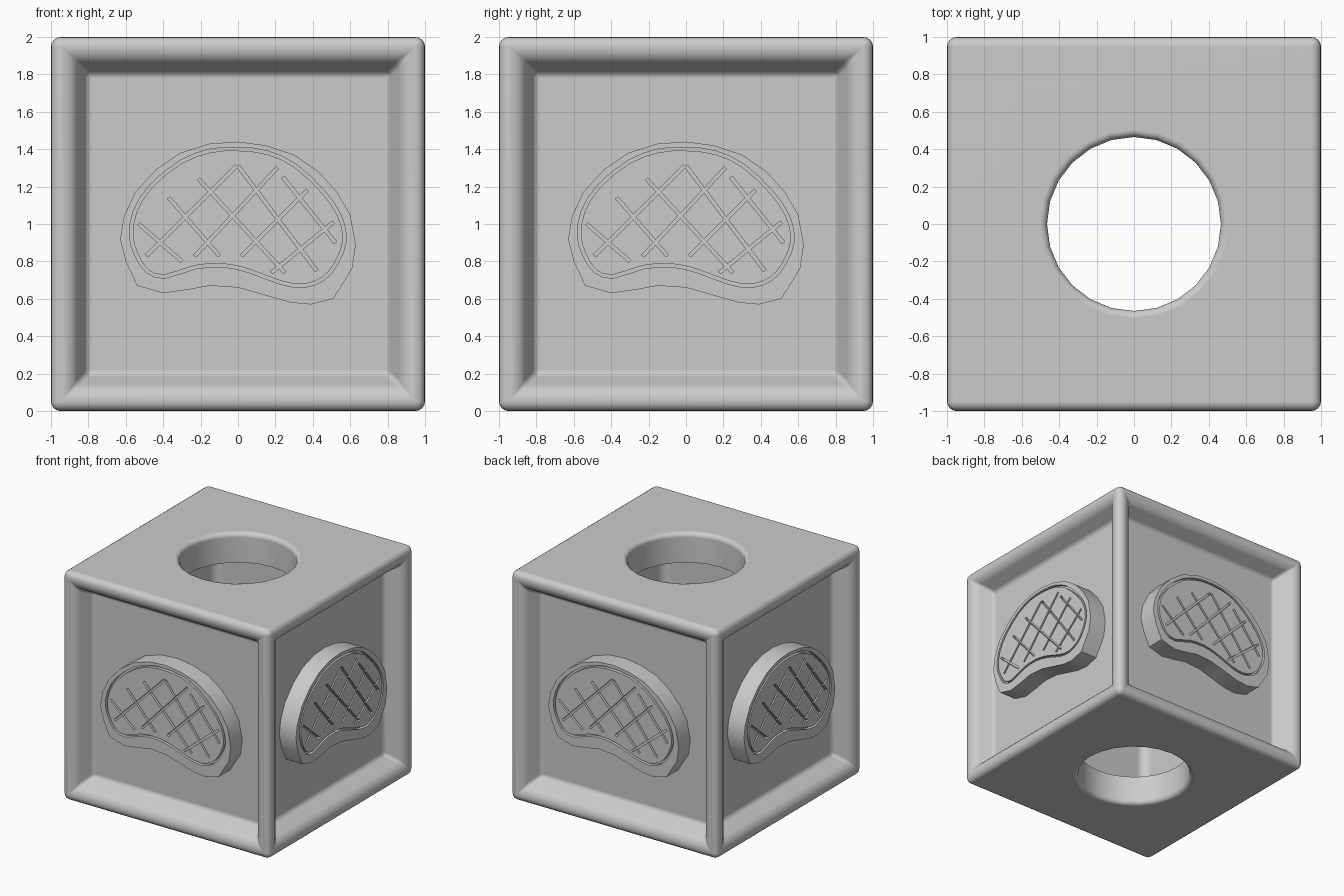
import bpy, bmesh, math
from mathutils import Vector, Matrix

default = bpy.data.objects.get("Cube")
if default:
    bpy.data.objects.remove(default, do_unlink=True)

PANEL_DEPTH = 0.16
GROOVE = 0.03

grey = bpy.data.materials.new("plain grey")
grey.use_nodes = True
grey.diffuse_color = (0.6, 0.6, 0.6, 1)
grey.node_tree.nodes["Principled BSDF"].inputs["Base Color"].default_value = (0.6, 0.6, 0.6, 1)


def add_object(name, bm):
    bmesh.ops.recalc_face_normals(bm, faces=bm.faces)
    mesh = bpy.data.meshes.new(name)
    bm.to_mesh(mesh)
    bm.free()
    mesh.materials.append(grey)
    obj = bpy.data.objects.new(name, mesh)
    bpy.context.collection.objects.link(obj)
    return obj


def add_prism(bm, outline, front, back):
    """Closed outline in x and z, extruded along y."""
    rings = [[bm.verts.new((p[0], y, p[1])) for p in outline] for y in (front, back)]
    bm.faces.new(rings[0])
    bm.faces.new(rings[1])
    count = len(outline)
    for i in range(count):
        j = (i + 1) % count
        bm.faces.new((rings[0][i], rings[0][j], rings[1][j], rings[1][i]))


def cut(obj, cutter):
    cutter.hide_render = True
    mod = obj.modifiers.new("cut", "BOOLEAN")
    mod.operation = "DIFFERENCE"
    mod.solver = "EXACT"
    mod.object = cutter


def bake(obj, cutters, angle):
    """Apply the modifiers, drop the cutters and shade smooth."""
    bpy.context.view_layer.update()
    graph = bpy.context.evaluated_depsgraph_get()
    mesh = bpy.data.meshes.new_from_object(obj.evaluated_get(graph))
    obj.modifiers.clear()
    obj.data = mesh
    for cutter in cutters:
        bpy.data.objects.remove(cutter, do_unlink=True)
    mesh.shade_smooth()
    mesh.set_sharp_from_angle(angle=math.radians(angle))


# Block with a sloped, recessed panel on each side
bm = bmesh.new()
bmesh.ops.create_cube(bm, size=2, matrix=Matrix.Translation((0, 0, 1)))
sides = [f for f in bm.faces if abs(f.normal.z) < 0.5]
bmesh.ops.inset_individual(bm, faces=sides, thickness=0.115, use_even_offset=True)
bmesh.ops.inset_individual(bm, faces=sides, thickness=0.08, depth=-PANEL_DEPTH,
                           use_even_offset=True)
bm.normal_update()

# Wide rounding on outward edges, narrow rounding inside the recess
weight = bm.edges.layers.float.new("bevel_weight_edge")
for edge in bm.edges:
    bend = edge.calc_face_angle_signed()
    if abs(bend) > 0.3:
        edge[weight] = 1.0 if bend > 0 else 0.5
block = add_object("block", bm)
rounding = block.modifiers.new("rounding", "BEVEL")
rounding.width = 0.052
rounding.segments = 4
rounding.limit_method = "WEIGHT"

# Hollow inside
bm = bmesh.new()
bmesh.ops.create_cube(bm, size=1.48, matrix=Matrix.Translation((0, 0, 1)))
bmesh.ops.bevel(bm, geom=bm.edges[:], offset=0.08, segments=4, profile=0.5, affect="EDGES")
cavity = add_object("cavity_cutter", bm)

# Round bore through top and bottom, with softened rims
SIDES = 24
bm = bmesh.new()
half = [(0.53, -0.005), (0.505, 0.0), (0.485, 0.005), (0.47, 0.02), (0.465, 0.04)]
profile = half + [(r, 2 - z) for r, z in reversed(half)]
turns = [i * math.tau / SIDES for i in range(SIDES)]
rings = [[bm.verts.new((r * math.cos(a), r * math.sin(a), z)) for a in turns]
         for r, z in profile]
for low, high in zip(rings, rings[1:]):
    for i in range(SIDES):
        j = (i + 1) % SIDES
        bm.faces.new((low[i], low[j], high[j], high[i]))
bm.faces.new(rings[0])
bm.faces.new(rings[-1])
bore = add_object("bore_cutter", bm)

cut(block, cavity)
cut(block, bore)
bake(block, [cavity, bore], 45)
flatten = block.modifiers.new("even_shading", "WEIGHTED_NORMAL")
flatten.keep_sharp = True

# Steak relief: outlines in hundredths of a unit
body = [(-63, 92), (-61, 104), (-55, 117), (-44, 129), (-31, 138), (-15, 143),
        (0, 144), (15, 142), (30, 137), (43, 128), (53, 117), (60, 105),
        (63, 89), (61, 76), (51, 60), (39, 57), (28, 58), (14, 62),
        (0, 66), (-15, 67), (-26, 65), (-40, 63), (-54, 67), (-60, 80)]
rim = [(-58, 93), (-56, 107), (-47, 121), (-31, 134), (-15, 140), (0, 141),
       (16, 139), (31, 132), (46, 118), (55, 105), (58, 91), (53, 78),
       (46, 70), (35, 66), (22, 68), (6, 74), (-8, 77), (-23, 76),
       (-39, 71), (-49, 74), (-55, 83)]
rising_marks = [(-49, 83, -1, 131), (-23, 83, 21, 130), (2, 83, 37, 118), (18, 74, 51, 101)]
falling_marks = [(-53, 100, -30, 80), (-37, 114, -10, 83), (-21, 124, 25, 74),
                 (0, 131, 42, 75), (24, 125, 52, 90)]


def scaled(points):
    return [Vector(p) / 100 for p in points]


def smoothed(points):
    """Add a curved midpoint between each pair of points."""
    result = []
    for i, p in enumerate(points):
        after, beyond = (points[(i + k) % len(points)] for k in (1, 2))
        result += [p, ((p + after) * 9 - points[i - 1] - beyond) / 16]
    return result


FRONT = -1.0
FLOOR = FRONT + GROOVE
OUTSIDE = FRONT - 0.05


def add_marks(bm, marks):
    for x1, z1, x2, z2 in marks:
        a, b = scaled([(x1, z1), (x2, z2)])
        side = (b - a).orthogonal().normalized() * 0.009
        add_prism(bm, [a - side, b - side, b + side, a + side], OUTSIDE, FLOOR)


bm = bmesh.new()
add_prism(bm, scaled(body), FRONT, FRONT + PANEL_DEPTH + 0.02)
steak = add_object("steak_front", bm)

# Rim groove: a band of even width, closed on itself
bm = bmesh.new()
line = smoothed(scaled(rim))
band = []
for i, p in enumerate(line):
    along = (line[(i + 1) % len(line)] - line[i - 1]).normalized()
    inner = p + Vector((along.y, -along.x)) * 0.018
    band.append([bm.verts.new((q.x, y, q.y)) for q, y in
                 ((p, OUTSIDE), (inner, OUTSIDE), (inner, FLOOR), (p, FLOOR))])
for i, here in enumerate(band):
    before = band[i - 1]
    for k in range(4):
        n = (k + 1) % 4
        bm.faces.new((before[k], before[n], here[n], here[k]))
add_marks(bm, rising_marks)
rising = add_object("rim_and_rising_mark_cutter", bm)

bm = bmesh.new()
add_marks(bm, falling_marks)
falling = add_object("falling_mark_cutter", bm)

cut(steak, rising)
cut(steak, falling)
bake(steak, [rising, falling], 40)

# The same relief on the other three sides
for turn, side in enumerate(("right", "back", "left"), start=1):
    copy = bpy.data.objects.new("steak_" + side, steak.data)
    copy.rotation_euler.z = turn * math.pi / 2
    bpy.context.collection.objects.link(copy)
